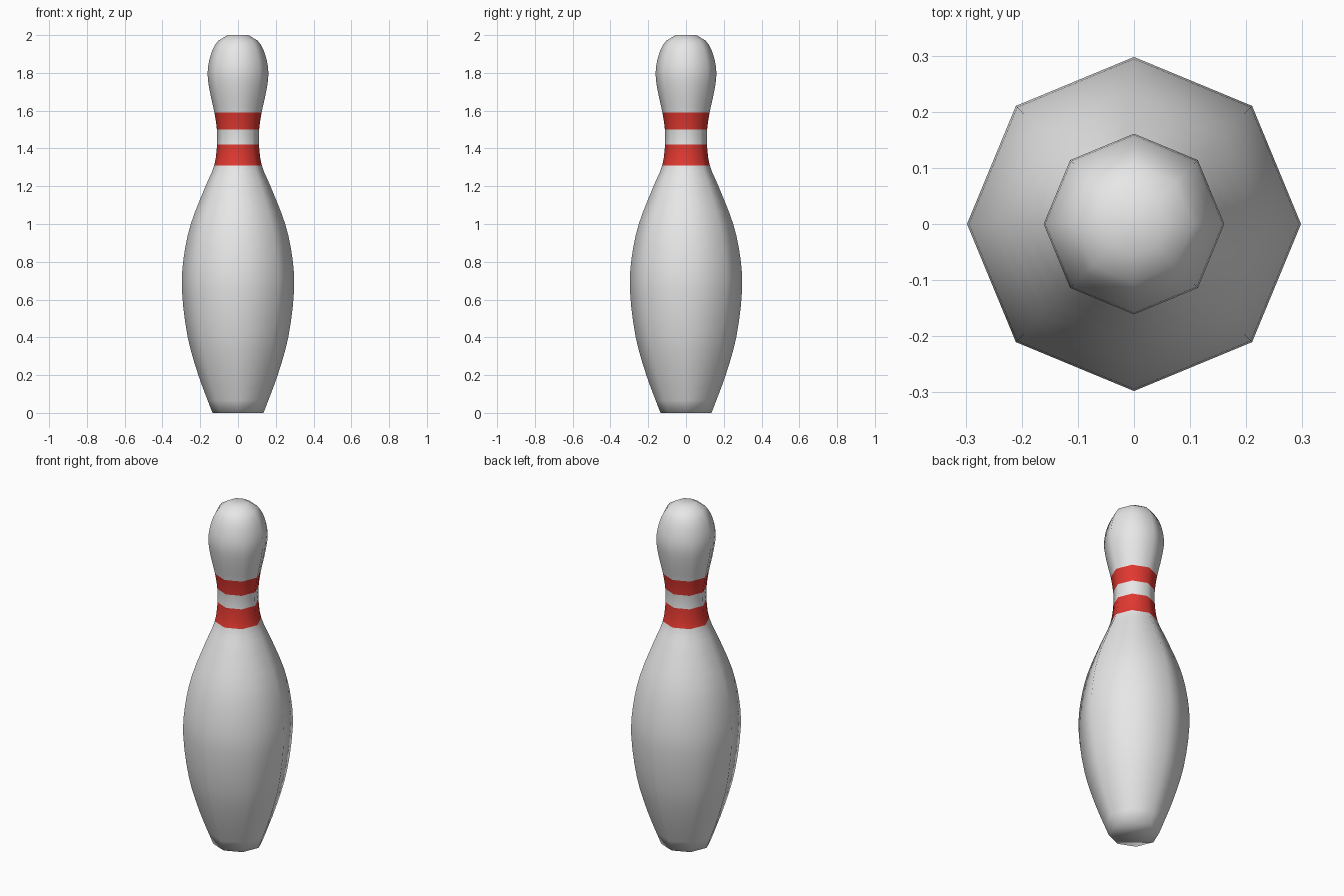
import bpy, bmesh, math

if "Cube" in bpy.data.objects:
    bpy.data.objects.remove(bpy.data.objects["Cube"])

SIDES = 8
STEPS = 3  # rings per profile span

# (radius, height) outline from base to crown
PROFILE = [(0.135, 0), (0.21, 0.2), (0.266, 0.4), (0.297, 0.65), (0.288, 0.82),
           (0.25, 1.0), (0.172, 1.2), (0.126, 1.31), (0.111, 1.42), (0.112, 1.5),
           (0.125, 1.59), (0.149, 1.7), (0.161, 1.8), (0.143, 1.9), (0.105, 1.97),
           (0.055, 2.0)]
BANDS = [(1.31, 1.42), (1.5, 1.59)]


def material(name, rgb):
    m = bpy.data.materials.new(name)
    m.diffuse_color = (*rgb, 1)
    m.use_nodes = True
    m.node_tree.nodes["Principled BSDF"].inputs["Base Color"].default_value = m.diffuse_color
    return m


def smooth_profile(points):
    """Radius follows a smooth curve through the outline, height stays linear."""
    out = []
    slopes = []
    for i in range(len(points)):
        a, b = points[max(i - 1, 0)], points[min(i + 1, len(points) - 1)]
        slopes.append((b[0] - a[0]) / (b[1] - a[1]))
    for i in range(len(points) - 1):
        (r0, z0), (r1, z1) = points[i], points[i + 1]
        h = z1 - z0
        n = 1 if z0 >= 1.97 else STEPS
        for k in range(n):
            t = k / n
            r = ((2 * t**3 - 3 * t**2 + 1) * r0 + (t**3 - 2 * t**2 + t) * h * slopes[i]
                 + (3 * t**2 - 2 * t**3) * r1 + (t**3 - t**2) * h * slopes[i + 1])
            out.append((r, z0 + h * t))
    return out + [points[-1]]


# Octagonal lathed body with closed base and crown
bm = bmesh.new()
rings = []
for r, z in smooth_profile(PROFILE):
    rings.append([bm.verts.new((r * math.cos(i * math.tau / SIDES),
                                r * math.sin(i * math.tau / SIDES), z))
                  for i in range(SIDES)])
for low, high in zip(rings, rings[1:]):
    for i in range(SIDES):
        j = (i + 1) % SIDES
        bm.faces.new((low[i], low[j], high[j], high[i]))
bm.faces.new(rings[0][::-1])
bm.faces.new(rings[-1])

# Neck stripes and smooth shading
for f in bm.faces:
    f.smooth = True
    z = f.calc_center_median().z
    f.material_index = int(any(a < z < b for a, b in BANDS))

mesh = bpy.data.meshes.new("bowling_pin")
bm.to_mesh(mesh)
bm.free()
mesh.materials.append(material("white", (0.8, 0.8, 0.8)))
mesh.materials.append(material("red", (0.75, 0.04, 0.03)))
pin = bpy.data.objects.new("bowling_pin", mesh)
bpy.context.collection.objects.link(pin)
